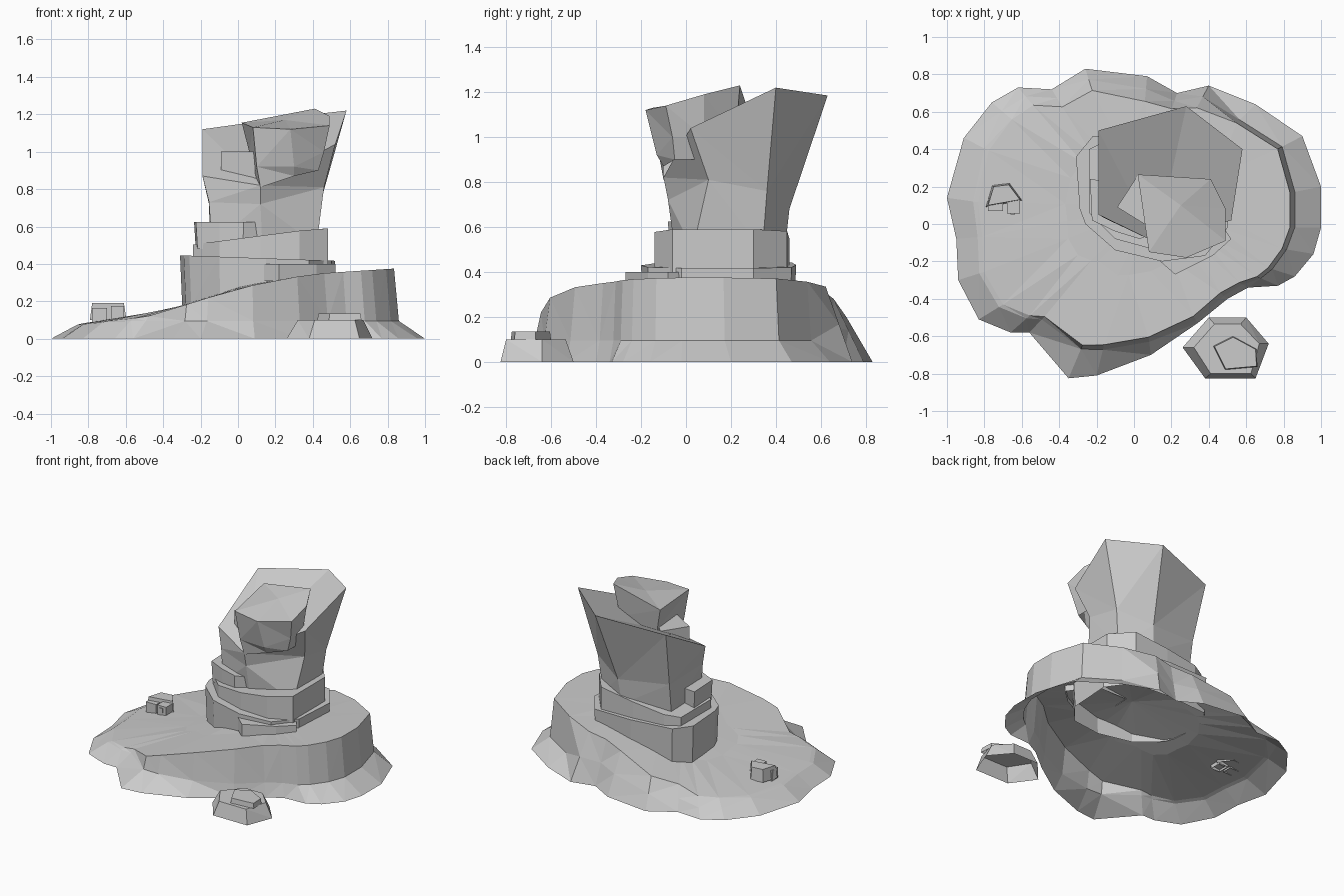
import bpy, bmesh


def loft(name, rings, cap=True, peak=None):
    """Join matching rings of 3D points; close the top with a face or a fan."""
    bm = bmesh.new()
    vs = [[bm.verts.new(p) for p in r] for r in rings]
    n = len(rings[0])
    for a, b in zip(vs, vs[1:]):
        for i in range(n):
            j = (i + 1) % n
            bm.faces.new((a[i], a[j], b[j], b[i]))
    if peak:
        c = bm.verts.new(peak)
        for i in range(n):
            bm.faces.new((vs[-1][i], vs[-1][(i + 1) % n], c))
    elif cap:
        bm.faces.new(vs[-1])
    bmesh.ops.triangulate(bm, faces=bm.faces[:])
    bmesh.ops.recalc_face_normals(bm, faces=bm.faces[:])
    # the shells are open below: make sure they face outward
    if sum(f.normal.z * f.calc_area() for f in bm.faces) < 0:
        bmesh.ops.reverse_faces(bm, faces=bm.faces[:])
    me = bpy.data.meshes.new(name)
    bm.to_mesh(me)
    bm.free()
    ob = bpy.data.objects.new(name, me)
    bpy.context.collection.objects.link(ob)
    return ob


def slab(name, poly, z0, top, flare=1.0):
    """Prism with a top height given as a function of x and y."""
    cx = sum(p[0] for p in poly) / len(poly)
    cy = sum(p[1] for p in poly) / len(poly)
    low = [(cx + (x - cx) * flare, cy + (y - cy) * flare, z0) for x, y in poly]
    return loft(name, [low, [(x, y, top(x, y)) for x, y in poly]])


def box(name, x0, x1, y0, y1, z0, z1):
    return slab(name, [(x0, y0), (x1, y0), (x1, y1), (x0, y1)], z0, lambda x, y: z1)


# Island: shore, low apron, cliff edge, sloping plateau
SLOPE = [(-1, .075), (-.85, .08), (-.5, .115), (-.3, .175), (0, .27),
         (.3, .33), (.45, .35), (.83, .375), (1.1, .38)]


def ground(x):
    for (a, za), (b, zb) in zip(SLOPE, SLOPE[1:]):
        if x <= b:
            return za + (zb - za) * (x - a) / (b - a)
    return SLOPE[-1][1]


# x, y of the shore and inset factor of the apron
SHORE = [(-1, .14, .86), (-.91, .46, .88), (-.76, .65, .86), (-.62, .73, .87),
         (-.44, .72, .87), (-.26, .83, .86), (.07, .79, .83), (.23, .7, .88),
         (.4, .74, .84), (.65, .64, .87), (.9, .47, .88), (1, .2, .86),
         (1, -.02, .86), (.96, -.16, .85), (.86, -.28, .86), (.77, -.33, .88),
         (.61, -.34, .95), (.5, -.4, .96), (.34, -.53, .97), (.09, -.7, .9),
         (-.2, -.81, .83), (-.35, -.825, .81), (-.56, -.58, .88),
         (-.66, -.58, .87), (-.83, -.51, .87), (-.94, -.3, .88), (-.95, -.08, .88)]
shore = [(x, y, 0) for x, y, f in SHORE]
apron, edge = [], []
for x, y, f in SHORE:
    if y > .6 and x < .5:
        # the back slopes straight up to the edge, with no step
        k, m = f, (1 + f) / 2
        z = ground(x * k) * .5
    else:
        m = f
        k = f * (.97 if x > .5 or x < -.3 else .96)
        z = min(.095, ground(x * m) - .005)
    apron.append((x * m, y * m, z))
    edge.append((x * k, y * k, ground(x * k)))
C = (.1, .1)
inner = []
for x, y, z in edge:
    u, v = (x + C[0]) / 2, (y + C[1]) / 2
    inner.append((u, v, ground(u)))
loft("island", [shore, apron, edge, inner], peak=(C[0], C[1], .31))

# Stacked rock tiers under the tower
slab("lower_tier", [(-.31, .36), (-.29, .08), (-.26, .0), (-.1, -.14), (.15, -.2),
                    (.38, -.17), (.5, -.02), (.52, .3), (.4, .47), (.1, .49), (-.22, .47)],
     .18, lambda x, y: .435 - .035 * x, .97)
slab("front_ledge", [(.14, -.2), (.22, -.27), (.42, -.17), (.52, -.08), (.4, .1), (.15, .1)],
     .31, lambda x, y: .4, 1.0)
slab("upper_tier", [(-.24, .4), (-.24, .06), (-.1, -.08), (.12, -.14), (.33, -.14),
                    (.48, -.06), (.48, .3), (.36, .45), (.1, .46), (-.14, .45)],
     .4, lambda x, y: min(.59, .535 + .13 * x), 1.0)
slab("side_block", [(-.235, .24), (-.225, .02), (-.1, -.04), (.03, -.08), (.11, -.05), (.1, .2)],
     .48, lambda x, y: .625, .95)

# Main flaring tower: base ring, waist, slanted crown
base = [(-.15, .38, .5), (.2, .44, .5), (.42, .34, .5), (.42, .03, .5),
        (.13, -.05, .5), (-.14, .03, .5)]
waist = [(-.155, .41, .72), (.22, .46, .68), (.45, .36, .76), (.46, .1, .81),
         (.12, -.08, .72), (-.155, .03, .73)]
crown = [(-.19, .5, 1.12), (.28, .63, 1.185), (.58, .4, 1.22), (.52, .02, 1.04),
         (.12, -.1, .82), (-.19, .05, .87)]
loft("tower", [base, waist, crown])

# Smaller rock leaning on the front of the tower
foot = [(.07, .22, .8), (.36, .2, .85), (.43, .08, .9), (.43, -.05, .9),
        (.3, -.1, .87), (.12, -.1, .81)]
belly = [(.06, .24, 1.0), (.37, .22, 1.0), (.46, .08, 1.0), (.46, -.06, 1.0),
         (.3, -.13, .92), (.1, -.12, .92)]
head = [(.02, .265, 1.155), (.41, .24, 1.23), (.49, .08, 1.19), (.49, -.09, 1.14),
        (.28, -.18, 1.12), (.08, -.15, 1.13)]
loft("front_rock", [foot, belly, head], peak=(.25, .1, 1.17))
slab("notch_block", [(-.09, .09), (.02, .26), (.16, .12), (.12, -.04)],
     .85, lambda x, y: 1.0, 1.0)

# Tiny dwelling: rock mound behind, two front rooms and a window
slab("mound", [(-.78, .1), (-.75, .2), (-.67, .21), (-.61, .13)], .1, lambda x, y: .19, 1.15)
box("left_room", -.78, -.7, .07, .14, .09, .165)
box("right_room", -.68, -.61, .055, .14, .09, .175)
box("window", -.66, -.635, .05, .06, .13, .16)

# Separate shore rock with a pebble on top
low = [(.26, -.66, 0), (.4, -.5, 0), (.6, -.5, 0), (.72, -.64, 0), (.65, -.825, 0), (.38, -.825, 0)]
high = [(.32, -.66, .1), (.43, -.535, .1), (.57, -.535, .1), (.67, -.64, .1),
        (.625, -.8, .1), (.41, -.8, .1)]
loft("shore_rock", [low, high])
slab("pebble", [(.43, -.655), (.53, -.605), (.65, -.67), (.655, -.76), (.49, -.775)],
     .1, lambda x, y: .135, 1.05)
